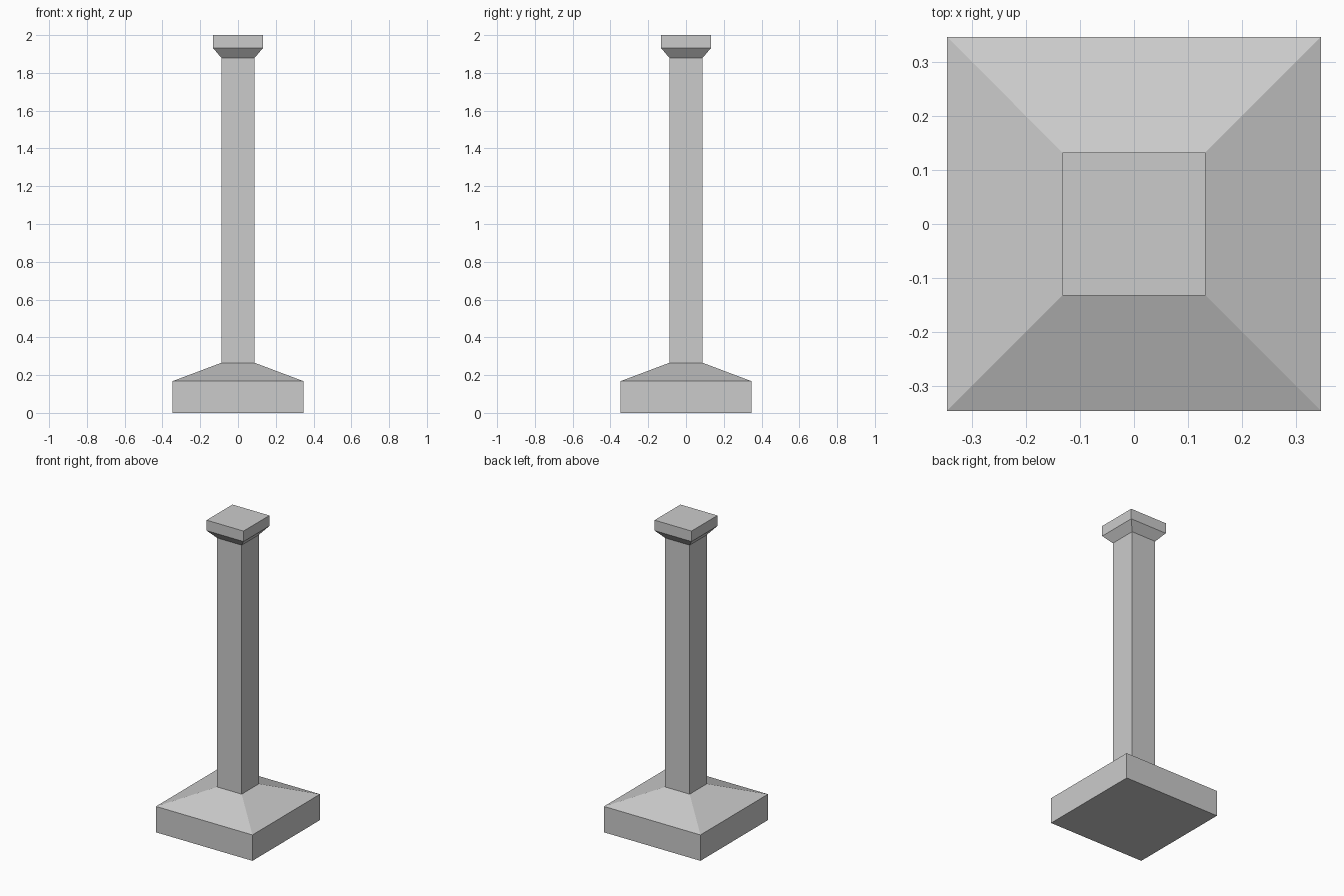
import bpy
import bmesh

if "Cube" in bpy.data.objects:
    bpy.data.objects.remove(bpy.data.objects["Cube"])


def square_loft(name, sections, cap_bottom=False, cap_top=False):
    """Stack square cross-sections given as (half width, height)."""
    bm = bmesh.new()
    rings = [[bm.verts.new((sx * h, sy * h, z))
              for sx, sy in ((-1, -1), (1, -1), (1, 1), (-1, 1))]
             for h, z in sections]
    for low, high in zip(rings, rings[1:]):
        for i in range(4):
            j = (i + 1) % 4
            bm.faces.new((low[i], low[j], high[j], high[i]))
    if cap_bottom:
        bm.faces.new(rings[0][::-1])
    if cap_top:
        bm.faces.new(rings[-1])
    mesh = bpy.data.meshes.new(name)
    bm.to_mesh(mesh)
    bm.free()
    obj = bpy.data.objects.new(name, mesh)
    bpy.context.collection.objects.link(obj)
    return obj


BASE, SHAFT, CAP = 0.346, 0.0885, 0.1325

# Plinth with sloped top
square_loft("base", [(BASE, 0), (BASE, 0.168), (SHAFT, 0.265)], cap_bottom=True)
# Square shaft, meeting base and capital edge to edge
square_loft("shaft", [(SHAFT, 0.265), (SHAFT, 1.88)])
# Flared capital with flat slab
square_loft("capital", [(SHAFT, 1.88), (CAP, 1.932), (CAP, 2.0)], cap_top=True)
